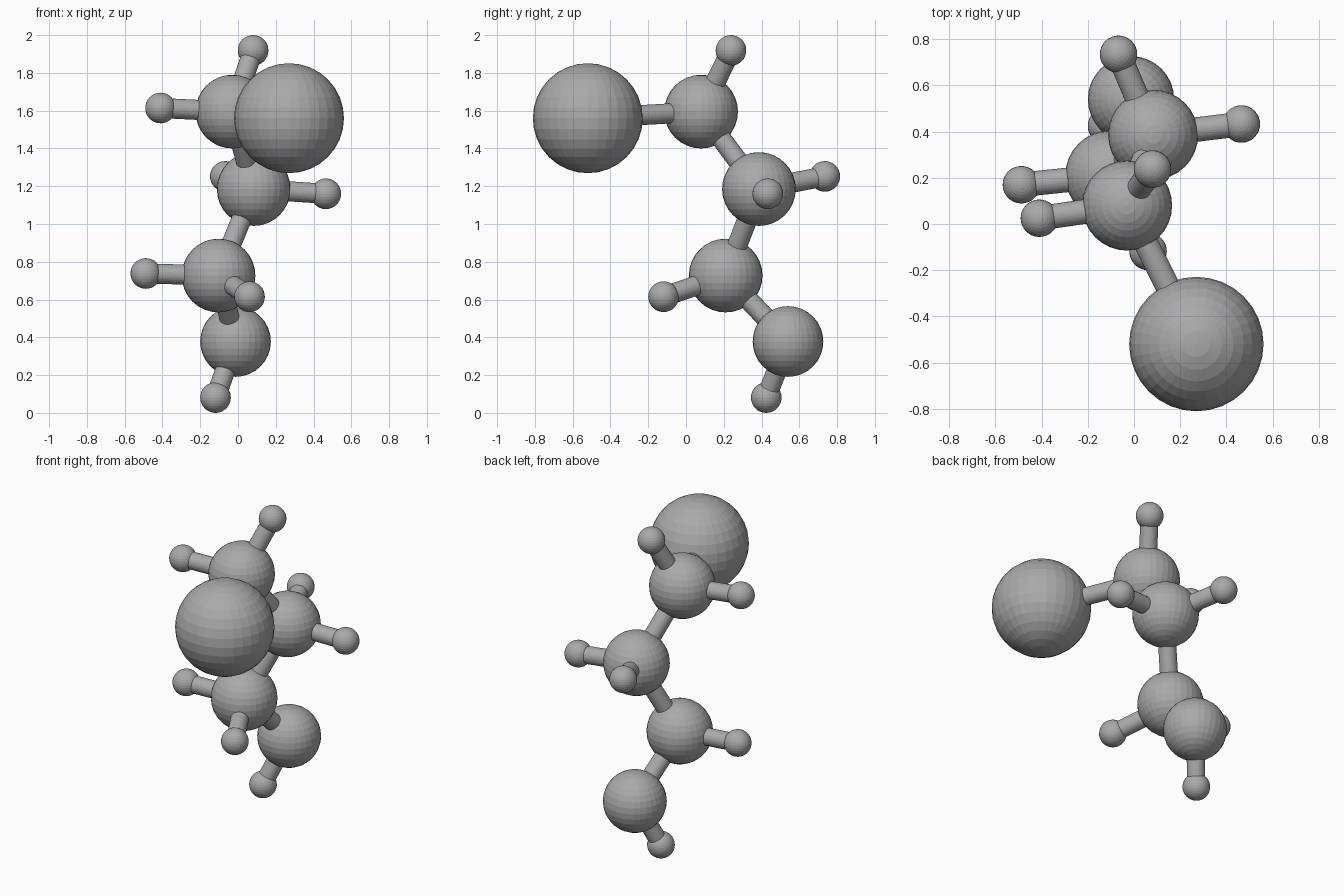
import bpy
from mathutils import Vector

cube = bpy.data.objects.get("Cube")
if cube:
    bpy.data.objects.remove(cube, do_unlink=True)

grey = bpy.data.materials.new("plain grey")
grey.use_nodes = True
colour = (0.4, 0.4, 0.4, 1)
grey.diffuse_color = colour
grey.node_tree.nodes["Principled BSDF"].inputs["Base Color"].default_value = colour

# Ball sizes
CARBON, OXYGEN, HYDROGEN, LARGE = 0.195, 0.187, 0.081, 0.291
BOND_RADIUS = 0.053

# Balls: name -> (centre, radius)
atoms = {
    "large_ball": ((0.27, -0.52, 1.56), LARGE),
    "upper_ball": ((-0.03, 0.08, 1.595), CARBON),
    "middle_ball": ((0.083, 0.386, 1.185), CARBON),
    "lower_ball": ((-0.103, 0.21, 0.727), CARBON),
    "bottom_ball": ((-0.013, 0.54, 0.378), OXYGEN),
    "upper_right_knob": ((-0.41, 0.025, 1.614), HYDROGEN),
    "upper_top_knob": ((0.08, 0.238, 1.919), HYDROGEN),
    "middle_left_knob": ((0.465, 0.433, 1.16), HYDROGEN),
    "middle_back_knob": ((-0.067, 0.735, 1.252), HYDROGEN),
    "lower_right_knob": ((-0.488, 0.17, 0.738), HYDROGEN),
    "lower_front_knob": ((0.061, -0.119, 0.615), HYDROGEN),
    "bottom_knob": ((-0.119, 0.425, 0.081), HYDROGEN),
}

# Rods: which balls join to which
bonds = {
    "upper_ball": ["large_ball", "middle_ball", "upper_right_knob", "upper_top_knob"],
    "middle_ball": ["lower_ball", "middle_left_knob", "middle_back_knob"],
    "lower_ball": ["bottom_ball", "lower_right_knob", "lower_front_knob"],
    "bottom_ball": ["bottom_knob"],
}


def finish(name):
    obj = bpy.context.object
    obj.name = name
    obj.data.materials.append(grey)


def ball(name, centre, radius):
    bpy.ops.mesh.primitive_uv_sphere_add(segments=32, ring_count=16,
                                         radius=radius, location=centre)
    finish(name)
    bpy.ops.object.shade_flat()


def rod(name, start, end):
    a, b = Vector(start), Vector(end)
    bpy.ops.mesh.primitive_cylinder_add(vertices=32, radius=BOND_RADIUS,
                                        depth=(b - a).length, location=(a + b) / 2)
    bpy.context.object.rotation_euler = (b - a).to_track_quat("Z", "Y").to_euler()
    finish(name)
    bpy.ops.object.shade_flat()


for name, (centre, radius) in atoms.items():
    ball(name, centre, radius)

for first, others in bonds.items():
    for second in others:
        rod(f"rod_{first}_to_{second}", atoms[first][0], atoms[second][0])
